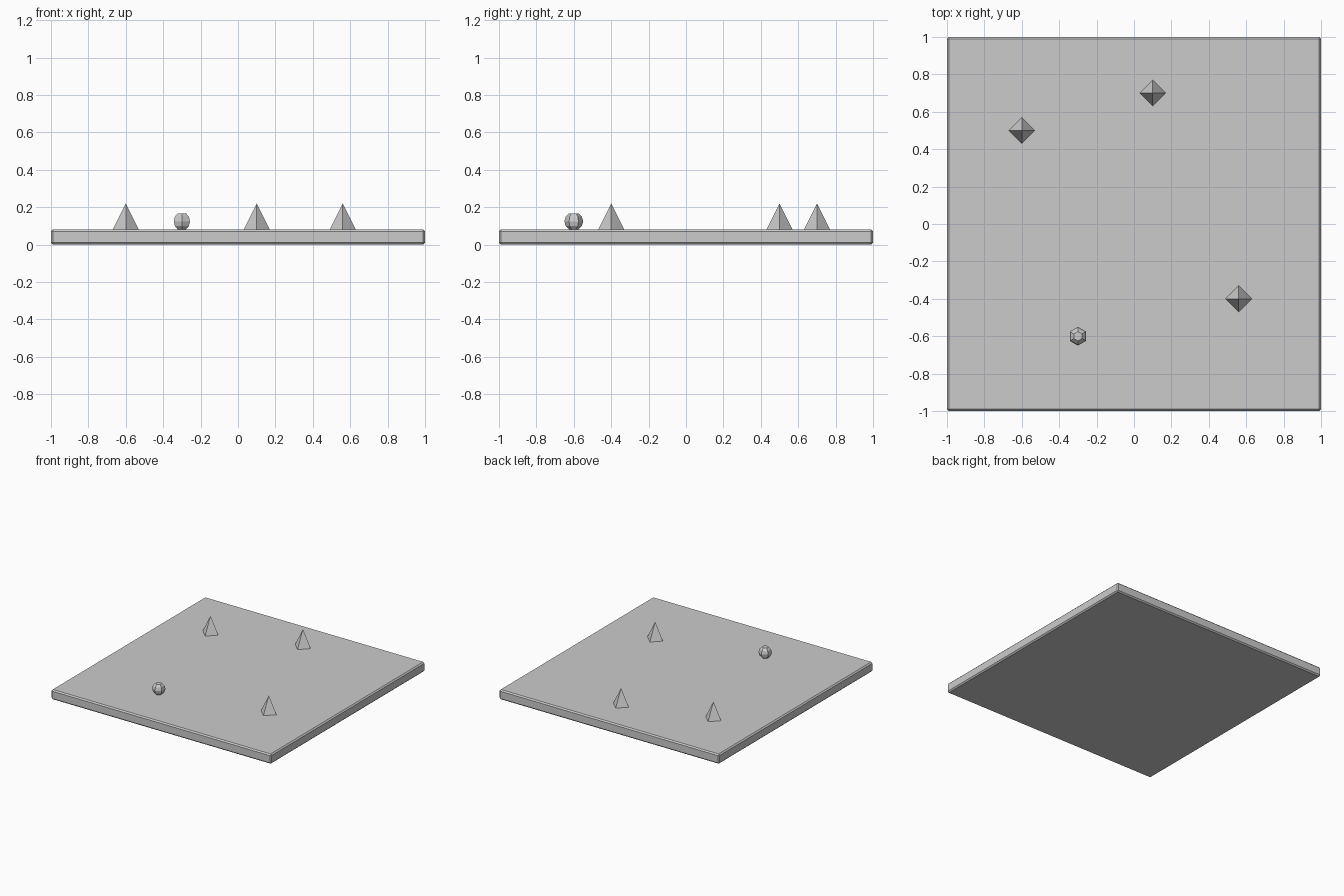
import bpy
import bmesh
from math import cos, sin, radians
from mathutils import Matrix

cube = bpy.data.objects.get("Cube")
if cube:
    bpy.data.objects.remove(cube, do_unlink=True)

# Single plain grey
grey = bpy.data.materials.new("plain_grey")
grey.use_nodes = True
colour = (0.6, 0.6, 0.6, 1)
grey.diffuse_color = colour
grey.node_tree.nodes["Principled BSDF"].inputs["Base Color"].default_value = colour

TOP = 0.08


def finish(bm, name, location):
    bmesh.ops.recalc_face_normals(bm, faces=bm.faces)
    mesh = bpy.data.meshes.new(name)
    bm.to_mesh(mesh)
    bm.free()
    mesh.materials.append(grey)
    obj = bpy.data.objects.new(name, mesh)
    obj.location = location
    bpy.context.collection.objects.link(obj)
    return obj


# Ground slab with a small chamfer on every edge
bm = bmesh.new()
bmesh.ops.create_cube(bm, size=1, matrix=Matrix.Diagonal((2, 2, TOP, 1)))
slab = finish(bm, "ground_slab", (0, 0, TOP / 2))
chamfer = slab.modifiers.new("chamfer", "BEVEL")
chamfer.width = 0.01
chamfer.segments = 1

# Four-sided spikes, corners pointing along the axes
SPIKE_HEIGHT = 0.14
for i, (x, y) in enumerate([(-0.6, 0.5), (0.1, 0.7), (0.56, -0.4)], 1):
    bm = bmesh.new()
    bmesh.ops.create_cone(bm, cap_ends=True, segments=4, radius1=0.07,
                          radius2=0, depth=SPIKE_HEIGHT)
    bmesh.ops.remove_doubles(bm, verts=bm.verts, dist=0.0001)
    finish(bm, f"spike_{i}", (x, y, TOP + SPIKE_HEIGHT / 2))

# Six-sided pebble with flat top and bottom
RADIUS = 0.05
bm = bmesh.new()
rings = []
for lat in (-60, -30, 0, 30, 60):
    r, z = RADIUS * cos(radians(lat)), RADIUS * sin(radians(lat))
    rings.append([bm.verts.new((r * sin(radians(a)), r * cos(radians(a)), z))
                  for a in range(0, 360, 60)])
for low, high in zip(rings, rings[1:]):
    for i in range(6):
        j = (i + 1) % 6
        bm.faces.new((low[i], low[j], high[j], high[i]))
bm.faces.new(rings[0])
bm.faces.new(rings[-1])
finish(bm, "pebble", (-0.3, -0.6, TOP + 0.044))
